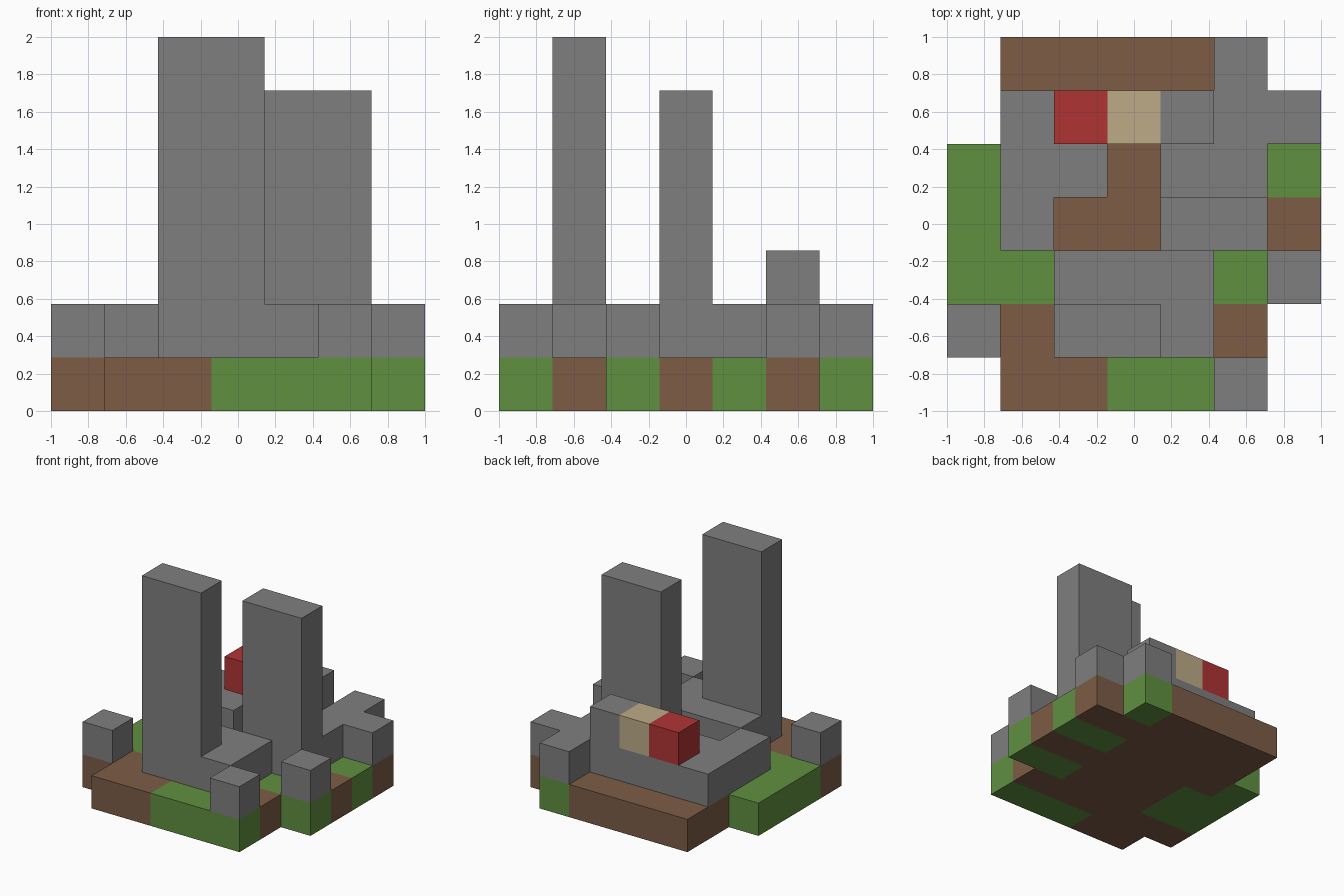
import bpy, bmesh
from mathutils import Vector

if "Cube" in bpy.data.objects:
    bpy.data.objects.remove(bpy.data.objects["Cube"])

CELL = 2 / 7


def make_material(name, rgb):
    mat = bpy.data.materials.new(name)
    mat.use_nodes = True
    mat.diffuse_color = (*rgb, 1)
    mat.node_tree.nodes["Principled BSDF"].inputs["Base Color"].default_value = (*rgb, 1)
    return mat


GRASS = make_material("grass green", (0.117, 0.279, 0.051))
EARTH = make_material("earth brown", (0.205, 0.107, 0.061))
STONE = make_material("stone grey", (0.212, 0.212, 0.212))
RED = make_material("red", (0.434, 0.034, 0.034))
TAN = make_material("tan", (0.509, 0.407, 0.246))

# Plan of the ground, back row first: g grass, b earth
GROUND = [".bbbbg.",
          ".bbbbbb",
          "gbbbbgg",
          "ggbbbbb",
          "ggbbbgg",
          "bbbbbb.",
          ".bbggg."]

# Number of stone blocks stacked on the ground
STONES = ["0000010",
          "0111211",
          "0110110",
          "0100550",
          "0011101",
          "1066100",
          "0000010"]


def cells(plan):
    for row, line in enumerate(plan):
        for x, mark in enumerate(line):
            yield x, 6 - row, mark


ground, walls, towers = {}, {}, {}
for x, y, mark in cells(GROUND):
    if mark != ".":
        ground[x, y, 0] = GRASS if mark == "g" else EARTH
for x, y, mark in cells(STONES):
    count = int(mark)
    target = towers if count > 2 else walls
    for z in range(1, count + 1):
        target[x, y, z] = STONE

parts = {
    "ground": ground,
    "stone_walls": walls,
    "stone_towers": towers,
    "red_block": {(2, 5, 2): RED},
    "tan_block": {(3, 5, 2): TAN},
}
solid = {cell for part in parts.values() for cell in part}


def build(name, part):
    """Outer skin of a group of cells, with coplanar faces of one colour merged."""
    bm = bmesh.new()
    mats = list(dict.fromkeys(part.values()))
    for cell, mat in part.items():
        centre = Vector(cell) + Vector((0.5, 0.5, 0.5))
        for axis in range(3):
            for sign in (-1, 1):
                n = Vector((0, 0, 0))
                n[axis] = sign
                if tuple(int(c + d) for c, d in zip(cell, n)) in solid:
                    continue
                u = Vector((0, 0, 0))
                u[(axis + 1) % 3] = 0.5
                v = n.cross(u)
                mid = centre + n / 2
                corners = (mid - u - v, mid + u - v, mid + u + v, mid - u + v)
                face = bm.faces.new([bm.verts.new(c) for c in corners])
                face.material_index = mats.index(mat)
    bmesh.ops.remove_doubles(bm, verts=bm.verts, dist=0.001)
    bmesh.ops.dissolve_limit(bm, angle_limit=0.01, verts=bm.verts, edges=bm.edges,
                             delimit={"MATERIAL"})
    for vert in bm.verts:
        vert.co = (vert.co - Vector((3.5, 3.5, 0))) * CELL
    mesh = bpy.data.meshes.new(name)
    bm.to_mesh(mesh)
    bm.free()
    for mat in mats:
        mesh.materials.append(mat)
    bpy.context.collection.objects.link(bpy.data.objects.new(name, mesh))


for name, part in parts.items():
    build(name, part)
